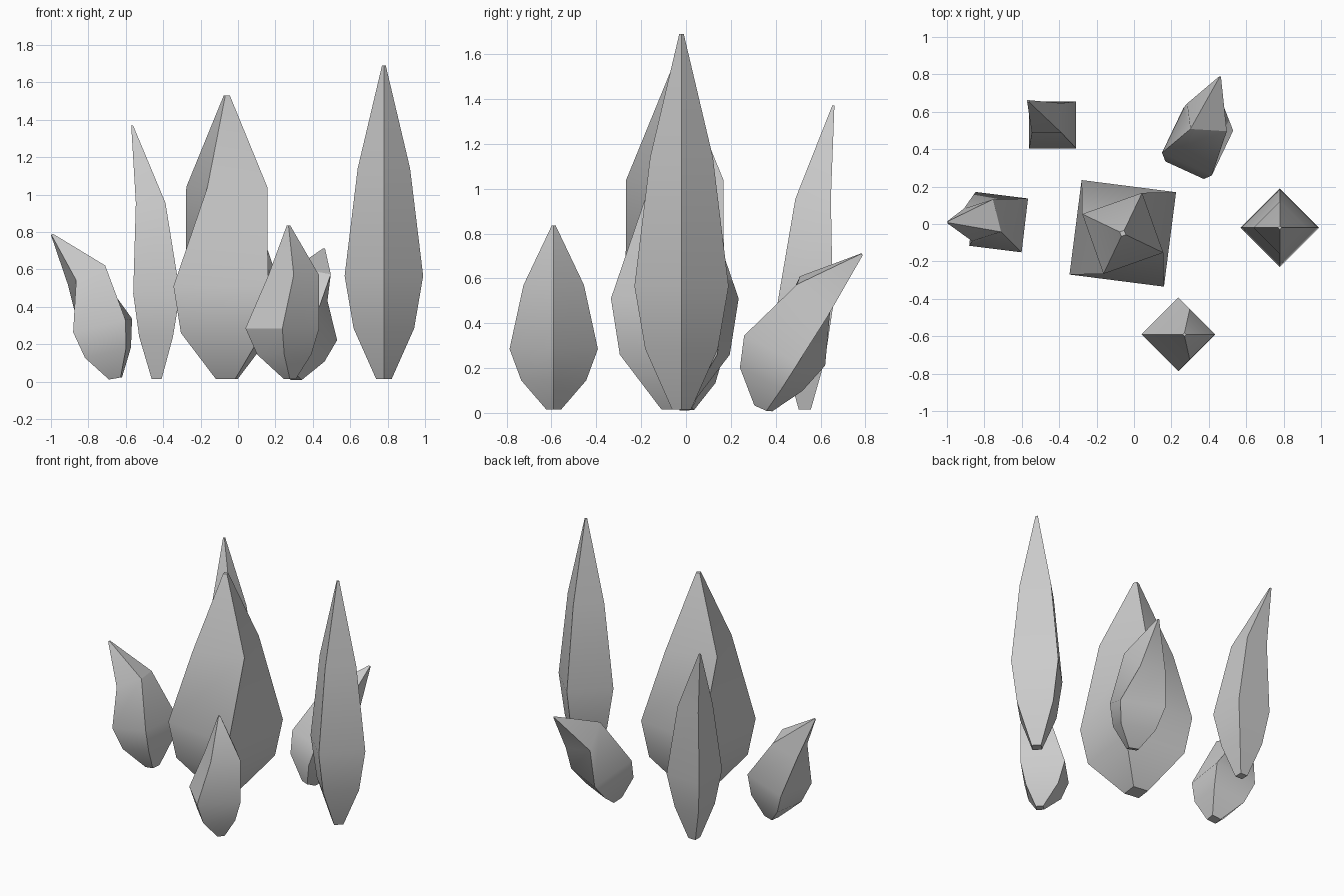
import bpy, bmesh
from math import radians, cos, sin
from mathutils import Vector, Matrix

if "Cube" in bpy.data.objects:
    bpy.data.objects.remove(bpy.data.objects["Cube"])


def ring_points(center, radius, angle, tilt=0, heading=0):
    """Four corners of a square ring whose normal leans by tilt towards heading."""
    axis = Vector((-sin(radians(heading)), cos(radians(heading)), 0))
    lean = Matrix.Rotation(radians(tilt), 3, axis)
    return [Vector(center) + lean @ Vector((radius * cos(radians(angle + 90 * i)),
                                            radius * sin(radians(angle + 90 * i)), 0))
            for i in range(4)]


def crystal(name, rings):
    """Skin a stack of square rings and cap both ends."""
    bm = bmesh.new()
    loops = [[bm.verts.new(p) for p in ring_points(*r)] for r in rings]
    for low, high in zip(loops, loops[1:]):
        for i in range(4):
            j = (i + 1) % 4
            bm.faces.new((low[i], low[j], high[j], high[i]))
    bm.faces.new(loops[0][::-1])
    bm.faces.new(loops[-1])
    bmesh.ops.recalc_face_normals(bm, faces=bm.faces)
    mesh = bpy.data.meshes.new(name)
    bm.to_mesh(mesh)
    bm.free()
    obj = bpy.data.objects.new(name, mesh)
    bpy.context.collection.objects.link(obj)
    bpy.ops.object.select_all(action='DESELECT')
    obj.select_set(True)
    bpy.context.view_layer.objects.active = obj
    bpy.ops.object.shade_smooth_by_angle(angle=radians(30))


# Each ring: centre, radius, corner angle, tilt, heading of the tilt

# Tall straight crystal on the right
crystal("tall_crystal", [((0.78, -0.02, z), r, 0) for z, r in
        [(0.015, 0.042), (0.285, 0.162), (0.565, 0.21), (1.14, 0.14), (1.69, 0.01)]])

# Large twisted crystal in the middle
crystal("center_crystal", [((-0.06, -0.05, z), r, a) for z, r, a in
        [(0.015, 0.075, 37.7), (0.26, 0.31, 37.7), (0.51, 0.36, 37.7),
         (1.04, 0.24, 64.5), (1.53, 0.018, 64.5)]])

# Small crystal in front, bent sideways
crystal("front_crystal", [((x, -0.59, z), r, 0) for x, z, r in
        [(0.277, 0.015, 0.033), (0.247, 0.145, 0.145), (0.237, 0.285, 0.197),
         (0.298, 0.57, 0.135), (0.27, 0.835, 0.009)]])

# Slender crystal at the back left, its tip drawn outward
crystal("back_left_crystal", [((x, y, z), r, 45) for x, y, z, r in
        [(-0.435, 0.53, 0.015, 0.038), (-0.438, 0.53, 0.24, 0.128),
         (-0.435, 0.53, 0.47, 0.177), (-0.467, 0.567, 0.955, 0.112),
         (-0.566, 0.657, 1.37, 0.007)]])

# Leaning crystal on the left
crystal("left_leaning_crystal", [
    ((-0.655, 0.0, 0.017), 0.045, 38, 10, 180),
    ((-0.695, 0.005, 0.155), 0.16, 38, 13, 180),
    ((-0.724, 0.01, 0.30), 0.205, 38, 13, 180),
    ((-0.81, 0.02, 0.57), 0.128, 61, 27, 180),
    ((-0.995, 0.01, 0.787), 0.007, 61, 35, 180)])

# Leaning crystal at the back right
crystal("back_right_leaning_crystal", [
    ((0.30, 0.345, 0.02), 0.045, 20, 22, 70),
    ((0.315, 0.38, 0.15), 0.16, 20, 25, 70),
    ((0.34, 0.44, 0.278), 0.207, 20, 25, 70),
    ((0.39, 0.57, 0.52), 0.14, 46, 48, 77),
    ((0.46, 0.785, 0.707), 0.007, 46, 55, 77)])
